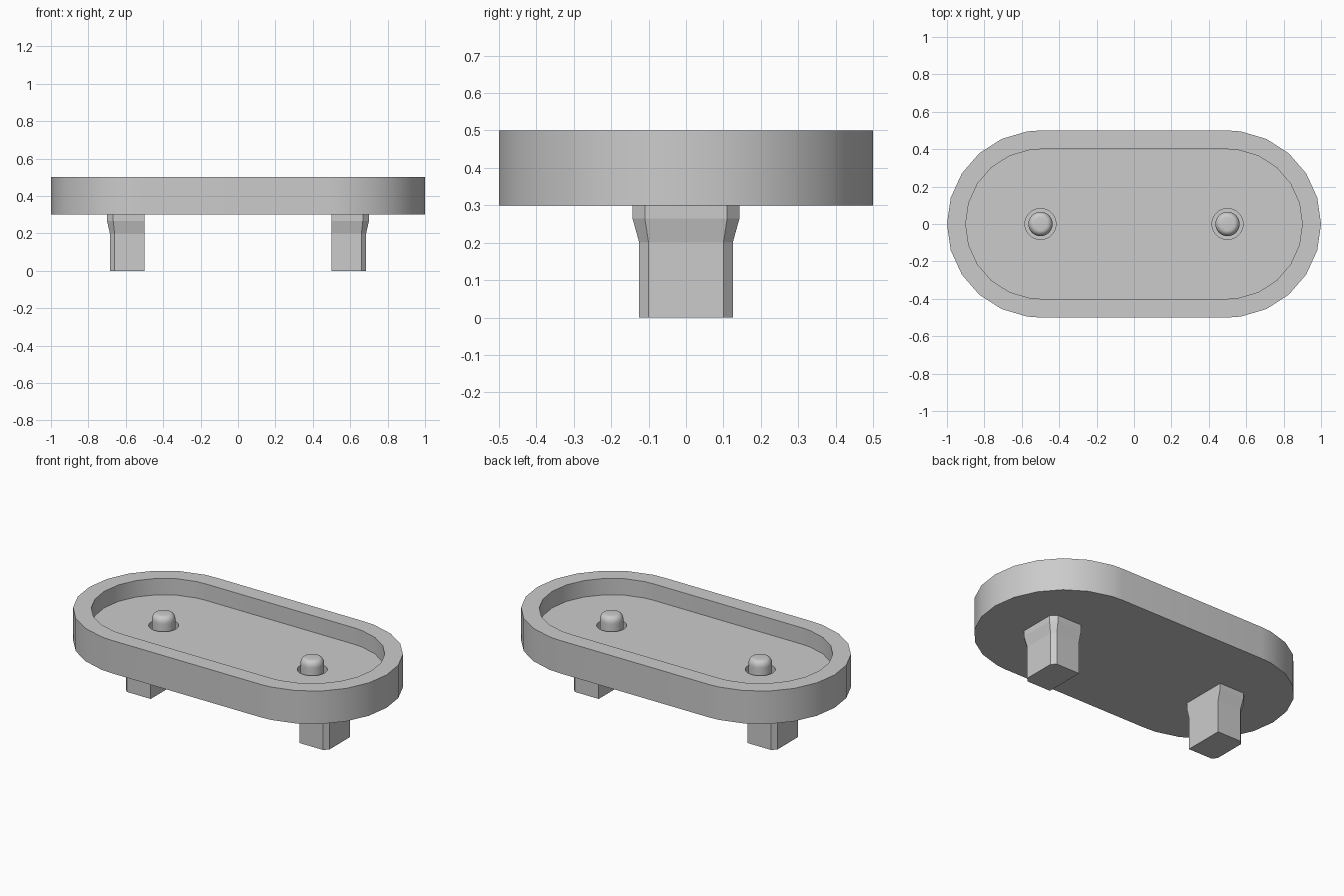
import bpy, bmesh
from math import pi, sin, cos, radians

if "Cube" in bpy.data.objects:
    bpy.data.objects.remove(bpy.data.objects["Cube"], do_unlink=True)

gray = bpy.data.materials.new("plain gray")
gray.use_nodes = True
gray.diffuse_color = (0.6, 0.6, 0.6, 1)
gray.node_tree.nodes["Principled BSDF"].inputs["Base Color"].default_value = (0.6, 0.6, 0.6, 1)


def loft(name, rings):
    """Skin a stack of equal-length rings and cap both ends."""
    bm = bmesh.new()
    loops = [[bm.verts.new(p) for p in ring] for ring in rings]
    n = len(loops[0])
    for low, high in zip(loops, loops[1:]):
        for i in range(n):
            j = (i + 1) % n
            bm.faces.new((low[i], low[j], high[j], high[i]))
    bm.faces.new(loops[0][::-1])
    bm.faces.new(loops[-1])
    bmesh.ops.recalc_face_normals(bm, faces=bm.faces[:])
    mesh = bpy.data.meshes.new(name)
    bm.to_mesh(mesh)
    bm.free()
    mesh.materials.append(gray)
    obj = bpy.data.objects.new(name, mesh)
    bpy.context.collection.objects.link(obj)
    return obj


def activate(obj):
    bpy.ops.object.select_all(action='DESELECT')
    obj.select_set(True)
    bpy.context.view_layer.objects.active = obj


def smooth(obj, angle=30):
    activate(obj)
    bpy.ops.object.shade_smooth_by_angle(angle=radians(angle))


def cut(obj, cutter):
    mod = obj.modifiers.new("cut", 'BOOLEAN')
    mod.operation, mod.solver, mod.object = 'DIFFERENCE', 'EXACT', cutter
    activate(obj)
    bpy.ops.object.modifier_apply(modifier=mod.name)
    bpy.data.objects.remove(cutter, do_unlink=True)


def stadium(r, z):
    """Rounded slot outline with 22-sided round ends."""
    angles = [-pi / 2] + [k * pi / 11 for k in range(-5, 6)] + [pi / 2]
    right = [(0.5 + r * cos(a), r * sin(a), z) for a in angles]
    return right + [(-x, -y, z) for x, y, z in right]


def circle(cx, r, z, n=32):
    return [(cx + r * cos(2 * pi * i / n), r * sin(2 * pi * i / n), z) for i in range(n)]


# Tray with a raised rim and two round pockets in its floor
tray = loft("tray", [stadium(0.5, 0.3), stadium(0.5, 0.5)])
cut(tray, loft("recess_cutter", [stadium(0.4, 0.4), stadium(0.4, 0.6)]))
for side in (-1, 1):
    cut(tray, loft("pocket_cutter", [circle(side * 0.5, 0.083, z) for z in (0.35, 0.45)]))
smooth(tray)

# Leg levels: height, outer x, half width, chamfer
levels = [(0, 0.685, 0.125, 0.025), (0.2, 0.685, 0.125, 0.025),
          (0.265, 0.7, 0.143, 0.033), (0.3, 0.7, 0.143, 0.033)]

for side, label in ((-1, "right"), (1, "left")):
    # Round-topped contact pin standing in its pocket
    rings = [circle(side * 0.5, 0.065, 0.35)]
    for k in range(7):
        a = k * pi / 12
        rings.append(circle(side * 0.5, 0.035 + 0.03 * cos(a), 0.438 + 0.038 * sin(a)))
    smooth(loft(label + "_pin", rings))

    # Chamfered leg that flares where it meets the tray
    rings = []
    for z, x, w, c in levels:
        half = [(0.5, w), (x - c, w), (x, w - c)]
        outline = half + [(px, -py) for px, py in reversed(half)]
        rings.append([(side * px, py, z) for px, py in outline])
    loft(label + "_leg", rings)
